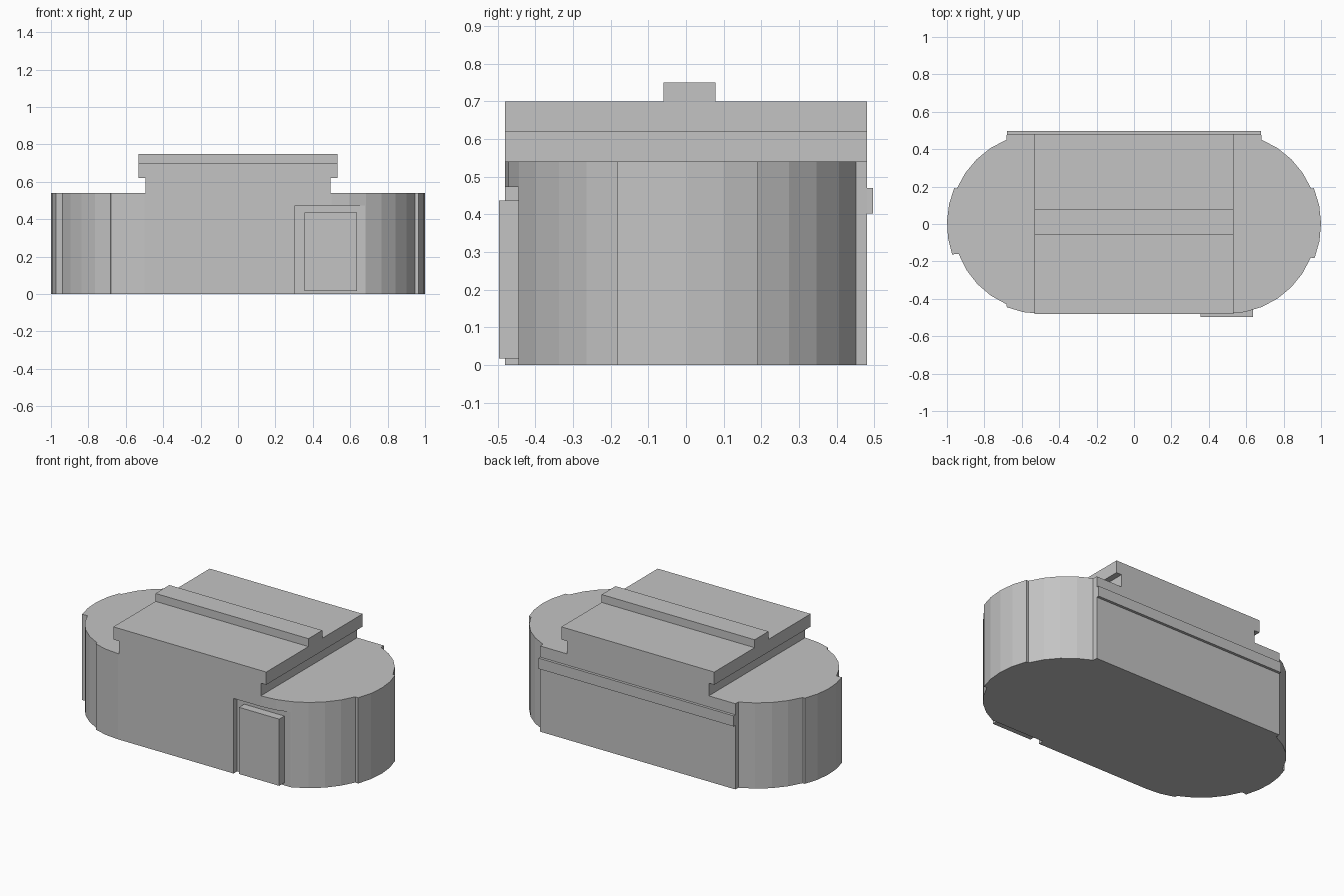
import bpy, bmesh
from math import radians, cos, sin
from mathutils import Vector

cube = bpy.data.objects.get("Cube")
if cube:
    bpy.data.objects.remove(cube, do_unlink=True)

grey = bpy.data.materials.new("plain_grey")
grey.use_nodes = True
grey.diffuse_color = (0.55, 0.55, 0.55, 1)
grey.node_tree.nodes["Principled BSDF"].inputs["Base Color"].default_value = grey.diffuse_color


def extrude(name, points, direction):
    """Solid prism from a closed outline pushed along a direction."""
    bm = bmesh.new()
    face = bm.faces.new([bm.verts.new(p) for p in points])
    out = bmesh.ops.extrude_face_region(bm, geom=[face])
    moved = [g for g in out["geom"] if isinstance(g, bmesh.types.BMVert)]
    bmesh.ops.translate(bm, verts=moved, vec=Vector(direction))
    bmesh.ops.recalc_face_normals(bm, faces=bm.faces)
    mesh = bpy.data.meshes.new(name)
    bm.to_mesh(mesh)
    bm.free()
    mesh.materials.append(grey)
    obj = bpy.data.objects.new(name, mesh)
    bpy.context.collection.objects.link(obj)
    return obj


def box(name, x0, x1, y0, y1, z0, z1):
    return extrude(name, [(x0, y0, z0), (x1, y0, z0), (x1, y1, z0), (x0, y1, z0)],
                   (0, 0, z1 - z0))


def arc(cx, r, start, end, steps):
    angles = [radians(start + (end - start) * i / steps) for i in range(steps + 1)]
    return [(cx + r * cos(a), r * sin(a), 0) for a in angles]


# Main body: straight walls with stepped, faceted round ends
outline = (arc(0.5, 0.48, -90, -22, 6) + arc(0.5, 0.5, -21.5, 22.5, 4)
           + arc(0.5, 0.486, 23, 68, 4) + [(0.68, 0.48, 0), (-0.68, 0.48, 0)]
           + arc(-0.5, 0.486, 112, 157, 4) + arc(-0.5, 0.5, 157.5, 199, 4)
           + arc(-0.5, 0.466, 200, 247, 4) + arc(-0.5, 0.48, 248, 270, 2))
body = extrude("body", outline, (0, 0, 0.54))

# Flat recess behind the door
cutter = box("door_recess_cutter", 0.305, 0.8, -0.7, -0.445, -0.1, 0.473)
cutter.hide_render = True
cut = body.modifiers.new("door_recess", "BOOLEAN")
cut.object = cutter
cut.operation = "DIFFERENCE"
cut.solver = "EXACT"
bpy.context.view_layer.objects.active = body
bpy.ops.object.modifier_apply(modifier=cut.name)
bpy.data.objects.remove(cutter, do_unlink=True)

# Door panel and rear band
box("door", 0.355, 0.635, -0.497, -0.44, 0.017, 0.437)
box("rear_band", -0.68, 0.68, 0.47, 0.497, 0.403, 0.47)

# Raised roof with overhanging sides, and its ridge
half = [(0.495, 0.54), (0.495, 0.62), (0.533, 0.62), (0.533, 0.7)]
profile = half + [(-x, z) for x, z in reversed(half)]
extrude("roof", [(x, -0.48, z) for x, z in profile], (0, 0.96, 0))
box("roof_ridge", -0.533, 0.533, -0.06, 0.078, 0.7, 0.75)
